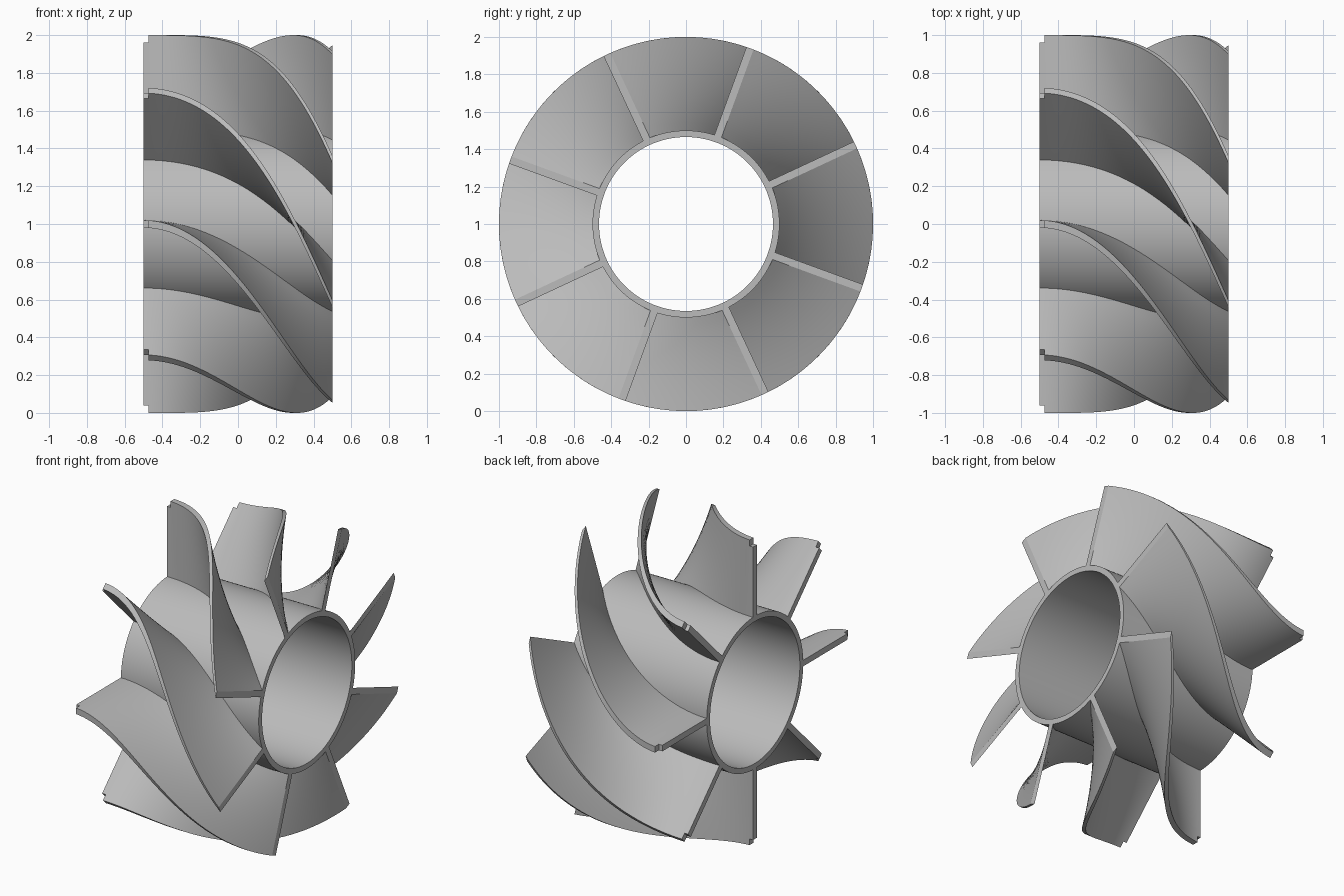
import bpy
import bmesh
import math

BLADES = 8
HALF = 0.5          # half the length along x
SWEEP = math.radians(70)
THICK = 0.04
HUB_OUT, HUB_IN = 0.5, 0.465
NOTCH = 0.025       # length of the step at the inlet tip

if "Cube" in bpy.data.objects:
    bpy.data.objects.remove(bpy.data.objects["Cube"], do_unlink=True)

# Plain grey metal
grey = bpy.data.materials.new("grey_metal")
grey.use_nodes = True
colour = (0.5, 0.5, 0.5, 1)
grey.diffuse_color = colour
grey.node_tree.nodes["Principled BSDF"].inputs["Base Color"].default_value = colour


def finish(bm, name):
    """Turn a bmesh into a smooth-shaded object standing on the ground."""
    bmesh.ops.recalc_face_normals(bm, faces=bm.faces)
    mesh = bpy.data.meshes.new(name)
    bm.to_mesh(mesh)
    bm.free()
    mesh.materials.append(grey)
    obj = bpy.data.objects.new(name, mesh)
    bpy.context.collection.objects.link(obj)
    obj.location.z = 1
    bpy.ops.object.select_all(action='DESELECT')
    obj.select_set(True)
    bpy.context.view_layer.objects.active = obj
    bpy.ops.object.shade_smooth_by_angle(angle=math.radians(20))
    return obj


# Hub: a ring profile spun around x
bm = bmesh.new()
profile = [(-HALF, HUB_IN), (HALF, HUB_IN), (HALF, HUB_OUT), (-HALF, HUB_OUT)]
verts = [bm.verts.new((x, r, 0)) for x, r in profile]
edges = [bm.edges.new((verts[i], verts[(i + 1) % 4])) for i in range(4)]
bmesh.ops.spin(bm, geom=verts + edges, cent=(0, 0, 0), axis=(1, 0, 0),
               angle=math.tau, steps=128, use_duplicate=False)
bmesh.ops.remove_doubles(bm, verts=bm.verts, dist=0.0001)
finish(bm, "hub")

# Blade: flat slab with a stepped tip corner, then twisted about x
ROWS = 56
stations = [-HALF] + [-HALF + NOTCH + (2 * HALF - NOTCH) * i / ROWS
                      for i in range(ROWS + 1)]
radii = [0.485 + (0.96 - 0.485) * i / 8 for i in range(9)] + [1.0]
bm = bmesh.new()
grid = [[bm.verts.new((x, r, -THICK / 2)) for r in radii] for x in stations]
for i in range(len(stations) - 1):
    for j in range(len(radii) - 1):
        if i == 0 and j == len(radii) - 2:
            continue    # the notch
        bm.faces.new((grid[i][j], grid[i + 1][j],
                      grid[i + 1][j + 1], grid[i][j + 1]))
bm.verts.remove(grid[0][-1])
slab = bmesh.ops.extrude_face_region(bm, geom=bm.faces[:])
for v in slab["geom"]:
    if isinstance(v, bmesh.types.BMVert):
        v.co.z += THICK
for v in bm.verts:
    x, r, off = v.co
    along = (x + HALF) / (2 * HALF)
    a = SWEEP * along ** 2
    y = math.sqrt(r * r - off * off)
    v.co = (x, y * math.cos(a) - off * math.sin(a),
            y * math.sin(a) + off * math.cos(a))
blade = finish(bm, "blade_1")

# Remaining blades around the hub
for i in range(1, BLADES):
    copy = blade.copy()
    copy.name = f"blade_{i + 1}"
    copy.rotation_euler.x = math.tau * i / BLADES
    bpy.context.collection.objects.link(copy)
